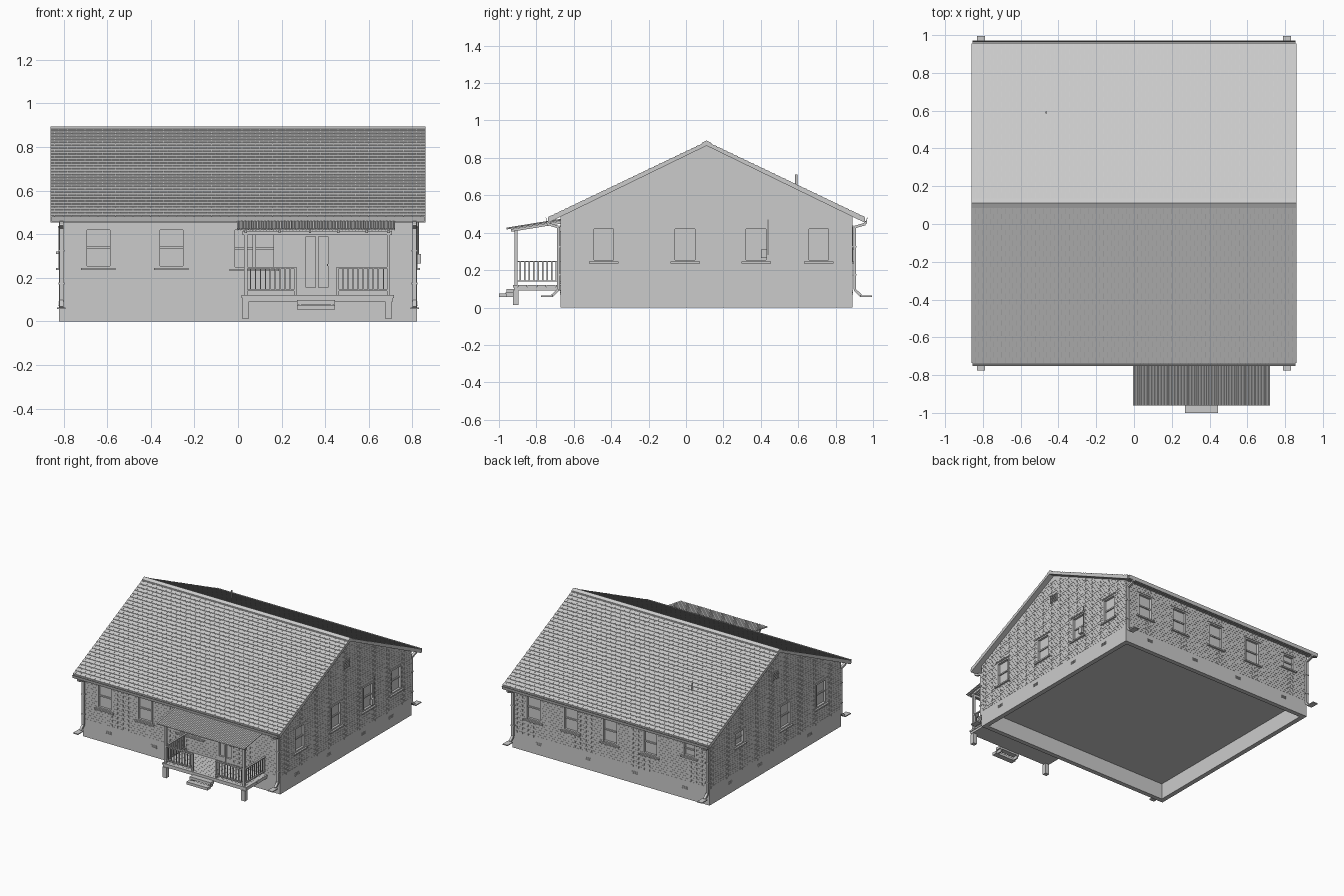
import bpy, bmesh, math
from mathutils import Vector

if "Cube" in bpy.data.objects:
    bpy.data.objects.remove(bpy.data.objects["Cube"])

HX, Y0, Y1 = 0.82, -0.67, 0.89          # wall extents
RY, RZ, SL = 0.11, 0.89, 0.477          # ridge position and roof slope
QUADS = [(0, 3, 2, 1), (4, 5, 6, 7), (0, 1, 5, 4), (1, 2, 6, 5), (2, 3, 7, 6), (3, 0, 4, 7)]


class Part:
    """Collects solids into one mesh object."""
    def __init__(self):
        self.bm = bmesh.new()

    def solid(self, pts, faces):
        v = [self.bm.verts.new(p) for p in pts]
        for f in faces:
            self.bm.faces.new([v[i] for i in f])

    def box(self, a, b):
        (x0, x1), (y0, y1), (z0, z1) = [sorted(p) for p in zip(a, b)]
        self.solid([(x, y, z) for z in (z0, z1) for x, y in ((x0, y0), (x1, y0), (x1, y1), (x0, y1))], QUADS)

    def beam(self, p, q, w, h):
        p, q = Vector(p), Vector(q)
        d = (q - p).normalized()
        s = d.cross(Vector((0, 0, 1)))
        s = s.normalized() if s.length > 1e-4 else Vector((1, 0, 0))
        u = s.cross(d)
        self.solid([e + s * i * w / 2 + u * j * h / 2 for e in (p, q)
                    for i, j in ((-1, -1), (1, -1), (1, 1), (-1, 1))], QUADS)

    def extrude_x(self, prof, x0, x1):
        n = len(prof)
        self.solid([(x, y, z) for x in (x0, x1) for y, z in prof],
                   [tuple(range(n)), tuple(range(2 * n - 1, n - 1, -1))] +
                   [(i, (i + 1) % n, n + (i + 1) % n, n + i) for i in range(n)])

    def tube(self, x, y, z0, z1, r, n=12):
        ring = [(x + r * math.cos(a * math.tau / n), y + r * math.sin(a * math.tau / n)) for a in range(n)]
        self.solid([(px, py, z) for z in (z0, z1) for px, py in ring],
                   [tuple(range(n)), tuple(range(n, 2 * n))] +
                   [(i, (i + 1) % n, n + (i + 1) % n, n + i) for i in range(n)])

    def done(self, name):
        bmesh.ops.recalc_face_normals(self.bm, faces=self.bm.faces[:])
        me = bpy.data.meshes.new(name)
        self.bm.to_mesh(me)
        self.bm.free()
        ob = bpy.data.objects.new(name, me)
        bpy.context.collection.objects.link(ob)
        return ob


def on(side, u, z, d):
    """Point on a wall: u along it, d outward."""
    return {"front": (u, Y0 - d, z), "back": (u, Y1 + d, z),
            "right": (HX + d, u, z), "left": (-HX - d, u, z)}[side]


def wbox(part, side, u0, u1, z0, z1, d0, d1):
    part.box(on(side, u0, z0, d0), on(side, u1, z1, d1))


# Openings: side, centre, half width, bottom, top
FULL, SMALL = (0.065, 0.245, 0.43), (0.055, 0.32, 0.43)
windows = [("front", -0.64, *FULL), ("front", -0.305, *FULL), ("front", 0.075, 0.1, 0.24, 0.43)]
windows += [("right", u, *FULL) for u in (-0.44, -0.005, 0.375, 0.71)]
windows += [("left", u, *FULL) for u in (-0.435, -0.01)] + [("left", 0.535, *SMALL)]
windows += [("back", u, *FULL) for u in (0.645, 0.335, 0.008, -0.326)] + [("back", -0.653, *SMALL)]
door = ("front", 0.362, 0.066, 0.125, 0.41)
openings = windows + [door]

# House body with recessed openings
UZ = RZ - 0.025
body = Part()
body.extrude_x([(Y0, 0.12), (Y1, 0.12), (Y1, UZ - SL * (Y1 - RY)), (RY, UZ), (Y0, UZ - SL * (RY - Y0))], -HX, HX)
walls = body.done("walls")
cut = Part()
for s, u, w, z0, z1 in openings:
    wbox(cut, s, u - w, u + w, z0, z1, -0.02, 0.03)
cutter = cut.done("opening_cutter")
cutter.hide_render = True
mod = walls.modifiers.new("openings", "BOOLEAN")
mod.object, mod.solver = cutter, "EXACT"
bpy.context.view_layer.objects.active = walls
bpy.ops.object.modifier_apply(modifier=mod.name)
bpy.data.objects.remove(cutter)

# Foundation rim, open underneath
f = Part()
for y0, y1 in ((Y0, Y0 + 0.035), (Y1 - 0.035, Y1)):
    f.box((-HX, y0, 0), (HX, y1, 0.12))
for k in (-1, 1):
    f.box((k * HX, Y0 + 0.035, 0), (k * (HX - 0.035), Y1 - 0.035, 0.12))
f.done("foundation")

# Brick courses, interrupted by openings and the gable slope
bricks = Part()
PITCH, BW = 0.017, 0.046
for side in ("front", "back", "left", "right"):
    long = side in ("front", "back")
    for r in range(22 if long else 42):
        z0 = 0.123 + r * PITCH
        z1 = z0 + PITCH - 0.003
        if long:
            spans = [(-HX, HX)]
        else:
            half = (UZ - z1) / SL - 0.004
            spans = [(max(Y0, RY - half), min(Y1, RY + half))]
        for s, u, w, a, b in openings:
            if s == side and z1 > a and z0 < b:
                spans = [q for p in spans for q in ((p[0], min(p[1], u - w)), (max(p[0], u + w), p[1])) if q[1] > q[0]]
        for a, b in spans:
            k = math.floor(a / BW) - 1
            while k * BW < b:
                u0 = (k + 0.5 * (r % 2)) * BW
                lo, hi = max(a, u0), min(b, u0 + BW - 0.003)
                if hi - lo > 0.004:
                    wbox(bricks, side, lo, hi, z0, z1, -0.001, 0.0012)
                k += 1
bricks.done("bricks")

# Windows: casing, sashes, glass, sill and lintel
frames, glass, sills = Part(), Part(), Part()
for s, u, w, z0, z1 in windows:
    zm = (z0 + z1) / 2
    for a, b in ((u - w, u - w + 0.012), (u + w - 0.012, u + w)):
        wbox(frames, s, a, b, z0, z1, -0.02, 0.002)
    for a, b in ((z0, z0 + 0.01), (z1 - 0.01, z1)):
        wbox(frames, s, u - w, u + w, a, b, -0.02, 0.001)
    wbox(frames, s, u - w, u + w, zm - 0.005, zm + 0.005, -0.02, -0.008)
    if w > 0.08:
        wbox(frames, s, u - 0.008, u + 0.008, z0, z1, -0.02, 0)
    wbox(glass, s, u - w, u + w, z0, z1, -0.02, -0.016)
    wbox(sills, s, u - w - 0.014, u + w + 0.014, z0 - 0.01, z0, -0.015, 0.014)
    wbox(sills, s, u - w - 0.01, u + w + 0.01, z1, z1 + 0.008, -0.01, 0.006)
frames.done("window_frames")
glass.done("window_glass")
sills.done("window_sills")

# Double front door
d = Part()
_, u, w, z0, z1 = door
wbox(d, "front", u - w, u + w, z0, z1, -0.02, -0.014)
for a, b in ((-w, -w + 0.016), (-0.006, 0.006), (w - 0.016, w)):
    wbox(d, "front", u + a, u + b, z0, z1, -0.02, 0.003)
for a, b in ((z0, z0 + 0.03), (z1 - 0.02, z1)):
    wbox(d, "front", u - w, u + w, a, b, -0.02, 0)
wbox(d, "front", 0.407, 0.413, 0.255, 0.262, -0.015, 0.01)
d.done("front_door")

# Roof slab
roof = Part()
EV, TOP = 0.845, RZ - 0.004
for k in (-1, 1):
    roof.extrude_x([(RY, TOP), (RY + k * EV, TOP - SL * EV), (RY + k * EV, UZ - 0.008 - SL * EV), (RY, UZ)], -0.86, 0.86)
roof.done("roof")

# Overlapping shingle tabs
sh = Part()
ROWS, COLS = 30, 43
for k in (-1, 1):
    for r in range(ROWS):
        t0, t1 = r * EV / ROWS, (r + 1) * EV / ROWS
        for c in range(COLS + r % 2):
            x0 = -0.86 + (c - 0.5 * (r % 2)) * 0.04
            xa, xb = max(-0.86, x0), min(0.86, x0 + 0.037)
            rows = [(RY + k * t, TOP - SL * t + h) for t, h in ((t0, 0.0002), (t1, 0.0035), (t1, -0.001))]
            sh.extrude_x(rows, xa, xb)
sh.done("shingles")

cap = Part()
for k in (-1, 1):
    cap.extrude_x([(RY, RZ + 0.003), (RY + k * 0.024, RZ - 0.009), (RY + k * 0.024, RZ - 0.015), (RY, RZ - 0.005)], -0.86, 0.86)
cap.done("ridge_cap")

# Gutters and downspouts on both eaves
gut, spout = Part(), Part()
for k, wall in ((-1, Y0), (1, Y1)):
    e = RY + k * EV
    gut.extrude_x([(e, 0.482), (e, 0.458), (e + k * 0.01, 0.458), (e + k * 0.016, 0.482), (e + k * 0.013, 0.482),
                   (e + k * 0.008, 0.462), (e + k * 0.003, 0.462), (e + k * 0.003, 0.482)], -0.855, 0.855)
    for x in (-0.81, 0.81):
        path = [(e + k * 0.006, 0.46), (e + k * 0.004, 0.447), (wall + k * 0.012, 0.43), (wall + k * 0.012, 0.095), (wall + k * 0.045, 0.064)]
        for p, q in zip(path, path[1:]):
            spout.beam((x, *p), (x, *q), 0.018, 0.014)
        spout.box((x - 0.02, wall + k * 0.04, 0.057), (x + 0.02, wall + k * 0.105, 0.064))
        for z in (0.17, 0.32):
            spout.box((x - 0.014, wall, z), (x + 0.014, wall + k * 0.021, z + 0.008))
gut.done("gutters")
spout.done("downspouts")

# Vent pipe, gable louvres, foundation vents
p = Part()
p.tube(-0.465, 0.59, 0.64, 0.71, 0.006)
p.done("vent_pipe")
v = Part()
for s in ("left", "right"):
    for a, b in ((0.08, 0.086), (0.144, 0.15)):
        wbox(v, s, a, b, 0.655, 0.71, 0, 0.008)
    for i in range(5):
        z = 0.657 + i * 0.0115
        wbox(v, s, 0.08, 0.15, z, z + 0.006, 0, 0.007)
v.done("gable_vents")
v = Part()
for s, us in (("front", (-0.61, -0.23)), ("right", (-0.47, -0.09, 0.32, 0.65)),
              ("left", (-0.3, 0.29, 0.65)), ("back", (-0.61, -0.2, 0.19, 0.6))):
    for u in us:
        for i in range(3):
            wbox(v, s, u - 0.024, u + 0.024, 0.07 + i * 0.008, 0.075 + i * 0.008, 0, 0.003)
v.done("foundation_vents")

# Electric meter and conduit
m = Part()
wbox(m, "right", 0.4, 0.432, 0.265, 0.31, 0, 0.018)
m.tube(HX + 0.006, 0.438, 0.28, 0.47, 0.003, 8)
m.done("meter_box")

# Porch deck, piers, posts and steps
deck = Part()
for i in range(10):
    y = -0.925 + i * 0.0255
    deck.box((0.015, y, 0.108), (0.715, y + 0.0245, 0.12))
deck.box((0.02, -0.92, 0.092), (0.71, Y0, 0.109))
deck.done("porch_deck")
posts, rails = Part(), Part()
for x in (0.035, 0.69):
    posts.box((x - 0.016, -0.926, 0.014), (x + 0.016, -0.895, 0.092))
    posts.box((x - 0.008, -0.918, 0.12), (x + 0.008, -0.902, 0.408))
    posts.beam((x, -0.935, 0.412), (x, Y0, 0.455), 0.012, 0.014)
for x in (0.19, 0.33, 0.46, 0.59):
    posts.beam((x, -0.935, 0.412), (x, Y0, 0.455), 0.01, 0.012)
posts.box((0.02, -0.918, 0.396), (0.705, -0.902, 0.414))
posts.done("porch_posts")


def railing(a, b, n=10):
    a, b = Vector(a), Vector(b)
    for z, h in ((0.142, 0.007), (0.246, 0.008)):
        rails.beam((*a, z), (*b, z), 0.014, h)
    for i in range(n + 1):
        q = a.lerp(b, i / n)
        rails.box((q.x - 0.003, q.y - 0.003, 0.142), (q.x + 0.003, q.y + 0.003, 0.246))


railing((0.035, -0.91), (0.262, -0.91))
railing((0.458, -0.91), (0.69, -0.91))
for x in (0.035, 0.69):
    railing((x, -0.91), (x, Y0))
for x in (0.262, 0.458):
    rails.box((x - 0.006, -0.916, 0.12), (x + 0.006, -0.904, 0.25))
rails.done("porch_railings")
st = Part()
st.box((0.27, -1.0, 0.055), (0.445, -0.96, 0.075))
st.box((0.27, -0.96, 0.078), (0.445, -0.92, 0.098))
for x in (0.28, 0.425):
    st.box((x, -0.965, 0.055), (x + 0.01, -0.92, 0.08))
st.done("porch_steps")

# Corrugated porch roof
c = Part()
N = 96
xs = [-0.005 + 0.725 * i / N for i in range(N + 1)]
for i in range(N):
    h = [0.004 * ((i + j) % 2) for j in (0, 1)]
    c.solid([(xs[i + j], y, z + h[j] + dz) for dz in (0, 0.006)
             for j, y, z in ((0, -0.96, 0.417), (1, -0.96, 0.417), (1, Y0, 0.464), (0, Y0, 0.464))], QUADS)
bmesh.ops.remove_doubles(c.bm, verts=c.bm.verts[:], dist=1e-5)
c.done("porch_roof")
